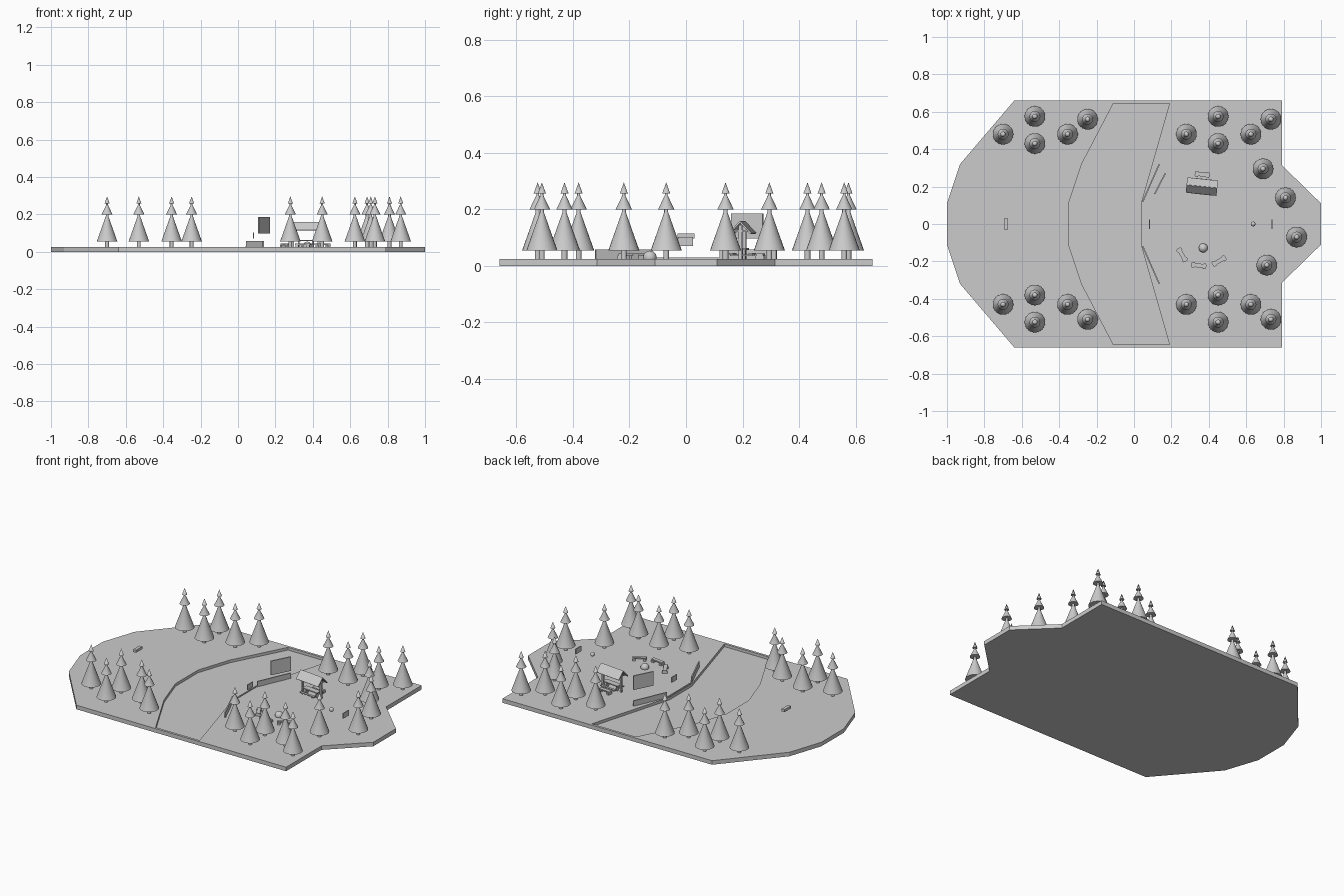
import bpy, bmesh, math
from mathutils import Matrix, Vector

if "Cube" in bpy.data.objects:
    bpy.data.objects.remove(bpy.data.objects["Cube"])

GROUND = 0.025
grey = bpy.data.materials.new("plain grey")
grey.use_nodes = True
grey.diffuse_color = (0.6, 0.6, 0.6, 1)
grey.node_tree.nodes["Principled BSDF"].inputs["Base Color"].default_value = (0.6, 0.6, 0.6, 1)


def finish(name, bm):
    mesh = bpy.data.meshes.new(name)
    bmesh.ops.recalc_face_normals(bm, faces=bm.faces)
    bm.to_mesh(mesh)
    bm.free()
    mesh.materials.append(grey)
    obj = bpy.data.objects.new(name, mesh)
    bpy.context.collection.objects.link(obj)
    return obj


def prism(name, outline, bottom, top):
    bm = bmesh.new()
    face = bm.faces.new([bm.verts.new((x, y, bottom)) for x, y in outline])
    ext = bmesh.ops.extrude_face_region(bm, geom=[face])
    verts = [v for v in ext["geom"] if isinstance(v, bmesh.types.BMVert)]
    bmesh.ops.translate(bm, verts=verts, vec=(0, 0, top - bottom))
    return finish(name, bm)


def add_box(bm, center, size, frame=Matrix(), tilt=0):
    m = frame @ Matrix.Translation(center) @ Matrix.Rotation(tilt, 4, 'X') @ Matrix.Diagonal((*size, 1))
    bmesh.ops.create_cube(bm, size=1, matrix=m)


def box(name, center, size):
    bm = bmesh.new()
    add_box(bm, center, size)
    return finish(name, bm)


def frame_at(x, y, degrees):
    return Matrix.Translation((x, y, GROUND)) @ Matrix.Rotation(math.radians(degrees), 4, 'Z')


def panel(name, start, end, bottom, top, thick=0.007):
    a, b = Vector(start), Vector(end)
    d = b - a
    bm = bmesh.new()
    frame = Matrix.Translation((*((a + b) / 2), 0)) @ Matrix.Rotation(math.atan2(d.y, d.x), 4, 'Z')
    add_box(bm, (0, 0, (bottom + top) / 2), (d.length, thick, top - bottom), frame)
    return finish(name, bm)


def smooth(obj):
    bpy.ops.object.select_all(action='DESELECT')
    obj.select_set(True)
    bpy.context.view_layer.objects.active = obj
    bpy.ops.object.shade_smooth_by_angle(angle=math.radians(35))


# Ground slab with a sunken river bed
def mirrored(half):
    return half + [(x, -y) for x, y in reversed(half)]

base = prism("ground", mirrored([(-1, .11), (-.93, .32), (-.64, .66), (.79, .66), (.79, .315), (1, .11)]), 0, GROUND)
cutter = prism("river_cutter", mirrored([(-.35, .11), (-.28, .32), (-.11, .645), (.19, .645), (.037, .11)]), 0.008, 0.1)
cutter.hide_render = True
mod = base.modifiers.new("river bed", 'BOOLEAN')
mod.operation = 'DIFFERENCE'
mod.object = cutter
bpy.context.view_layer.objects.active = base
bpy.ops.object.modifier_apply(modifier=mod.name)
bpy.data.objects.remove(cutter)

# Tree: one turned profile of trunk and three cones
PROFILE = [(0, .02), (.01, .02), (.01, .055), (.055, .055), (.007, .19), (.007, .2), (.029, .2),
           (.005, .25), (.005, .257), (.014, .257), (0, .296)]


def make_tree():
    bm = bmesh.new()
    verts = [bm.verts.new((r, 0, z)) for r, z in PROFILE]
    edges = [bm.edges.new(pair) for pair in zip(verts, verts[1:])]
    bmesh.ops.spin(bm, geom=verts + edges, cent=(0, 0, 0), axis=(0, 0, 1), angle=math.tau, steps=24)
    bmesh.ops.remove_doubles(bm, verts=bm.verts, dist=0.0001)
    obj = finish("tree", bm)
    smooth(obj)
    return obj


cluster = [(-.7, .455), (-.53, .55), (-.53, .405), (-.355, .455), (-.248, .535)]
spots = [(x + shift, 0.025 + side * y) for shift in (0, .98) for side in (1, -1) for x, y in cluster]
spots += [(.69, .295), (.81, .14), (.87, -.07), (.71, -.22)]
tree = make_tree()
for i, (x, y) in enumerate(spots):
    copy = tree if i == 0 else tree.copy()
    if i:
        bpy.context.collection.objects.link(copy)
    copy.name = "tree_%02d" % (i + 1)
    copy.location = (x, y, 0)

# River bank fence and lip
for side, name in ((1, "back_fence"), (-1, "front_fence")):
    panel(name, (.047, side * .12), (.135, side * .32), .02, .058)
panel("bank_lip", (.043, -.12), (.043, .12), .02, .03)

# Notice board, hanging signs and raised box
panel("notice_board", (.11, .16), (.168, .272), .098, .185)
for name, x in (("river_sign", .083), ("path_sign", .737)):
    box(name, (x, -.002, .086), (.006, .052, .032))
box("raised_box", (-.684, 0, .106), (.02, .06, .016))


# Round ball and fire mound
def ball(name, center, radius):
    bm = bmesh.new()
    bmesh.ops.create_uvsphere(bm, u_segments=20, v_segments=12, radius=radius,
                              matrix=Matrix.Translation(center))
    smooth(finish(name, bm))


ball("small_ball", (.637, 0, .088), .013)
ball("fire_mound", (.37, -.128, .03), .024)


# Benches: a plank on two wider feet
def bench(name, x, y, degrees):
    bm = bmesh.new()
    f = frame_at(x, y, degrees)
    add_box(bm, (0, 0, .016), (.08, .022, .007), f)
    for s in (-1, 1):
        add_box(bm, (s * .03, 0, .006), (.015, .03, .013), f)
    finish(name, bm)


bench("left_bench", .257, -.165, -60)
bench("middle_bench", .347, -.222, -8)
bench("right_bench", .455, -.198, 30)
bench("shelter_bench", .365, .265, -6)

# Shelter: posts, gable roof and table
f = frame_at(.363, .2, -6)
bm = bmesh.new()
for sx in (-1, 1):
    add_box(bm, (sx * .068, 0, .06), (.009, .012, .12), f)
    add_box(bm, (sx * .068, 0, .098), (.007, .06, .007), f)
finish("shelter_posts", bm)
bm = bmesh.new()
for sy in (-1, 1):
    add_box(bm, (0, sy * .019, .111), (.165, .058, .006), f, -sy * math.radians(47))
finish("shelter_roof", bm)
bm = bmesh.new()
add_box(bm, (0, 0, .035), (.11, .035, .006), f)
for sy in (-1, 1):
    add_box(bm, (0, sy * .035, .018), (.11, .014, .005), f)
for sx in (-1, 1):
    add_box(bm, (sx * .038, 0, .016), (.008, .012, .034), f)
    add_box(bm, (sx * .038, 0, .013), (.008, .08, .006), f)
finish("picnic_table", bm)
